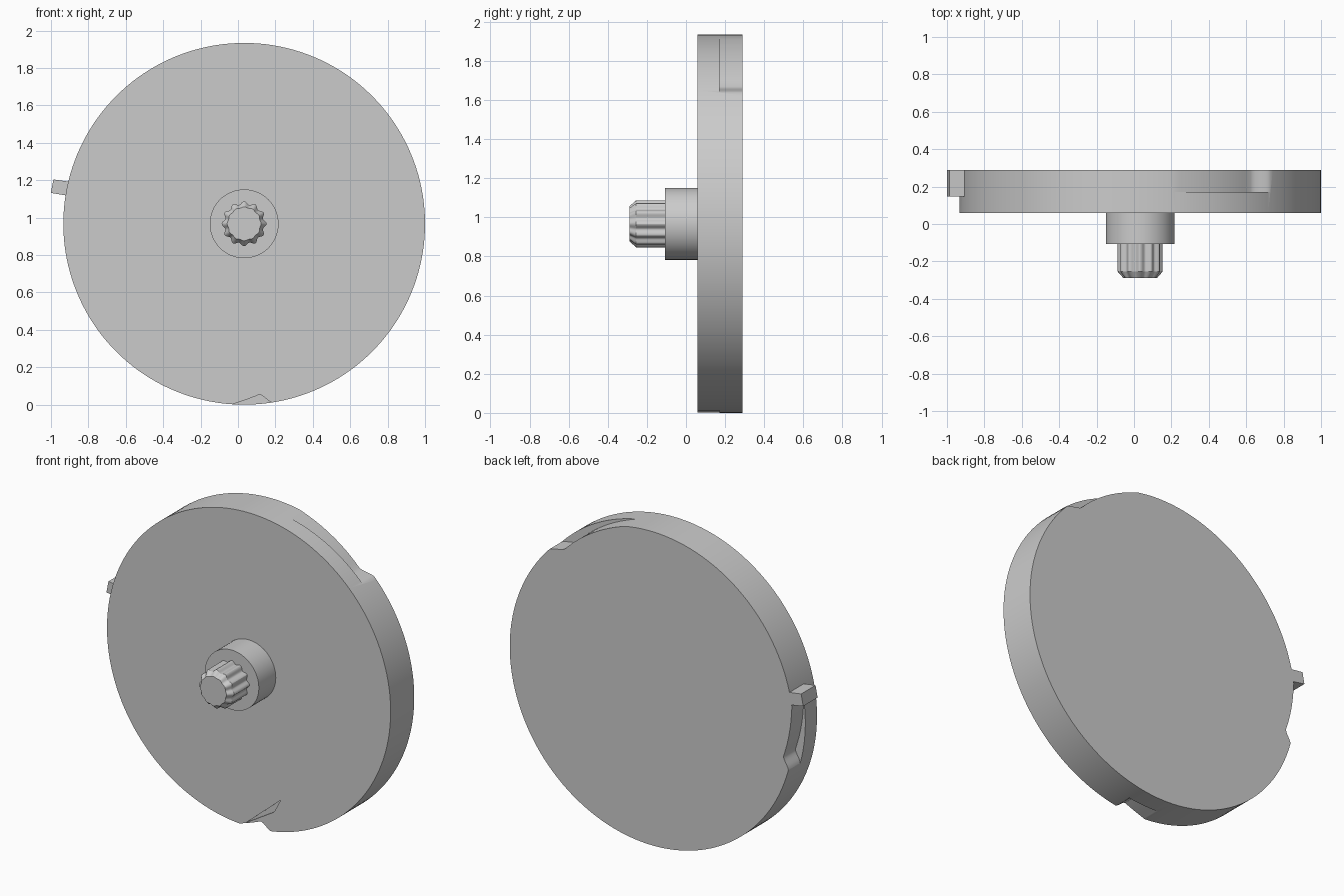
import bpy, bmesh
from math import sin, cos, radians, pi

if "Cube" in bpy.data.objects:
    bpy.data.objects.remove(bpy.data.objects["Cube"])

CX, CZ, R = 0.033, 0.967, 0.967
FRONT, BACK = 0.058, 0.288


def polar(r, deg):
    return (CX + r * cos(radians(deg)), CZ + r * sin(radians(deg)))


def loft(name, sections, smooth=True):
    """Skin xz profiles placed at successive y values, capped at both ends."""
    bm = bmesh.new()
    rings = [[bm.verts.new((x, y, z)) for x, z in pts] for y, pts in sections]
    n = len(rings[0])
    for a, b in zip(rings, rings[1:]):
        for i in range(n):
            j = (i + 1) % n
            bm.faces.new((a[i], a[j], b[j], b[i]))
    bm.faces.new(rings[0][::-1])
    bm.faces.new(rings[-1])
    bmesh.ops.recalc_face_normals(bm, faces=bm.faces)
    me = bpy.data.meshes.new(name)
    bm.to_mesh(me)
    bm.free()
    ob = bpy.data.objects.new(name, me)
    bpy.context.collection.objects.link(ob)
    if smooth:
        shade(ob)
    return ob


def select(ob):
    bpy.ops.object.select_all(action='DESELECT')
    ob.select_set(True)
    bpy.context.view_layer.objects.active = ob


def shade(ob):
    select(ob)
    bpy.ops.object.shade_smooth_by_angle(angle=radians(25))


def circle(r, n):
    return [polar(r, 360 * i / n) for i in range(n)]


def cut(ob, cutter):
    cutter.hide_render = True
    m = ob.modifiers.new("cut", 'BOOLEAN')
    m.operation, m.solver, m.object = 'DIFFERENCE', 'EXACT', cutter
    select(ob)
    bpy.ops.object.modifier_apply(modifier=m.name)
    bpy.data.objects.remove(cutter)


def notch(start, deep, end, depth, y0, y1):
    """Ramp cutter: sinks from the rim at start to depth at deep, then steps out."""
    pts = []
    for i in range(13):
        t = i / 12
        pts.append(polar(R + 0.002 - (depth + 0.002) * t ** 0.9, start + (deep - start) * t))
    for i in range(1, 9):
        t = i / 8
        s = t * t * (3 - 2 * t)
        pts.append(polar(R - depth + (depth + 0.003) * s, deep + (end - deep) * t))
    pts += [polar(R + 0.2, end), polar(R + 0.2, start)]
    return loft("notch_cutter", [(y0, pts), (y1, pts)], False)


# Wheel disc
disc = loft("disc", [(FRONT, circle(R, 160)), (BACK, circle(R, 160))], False)

# Ramped rim notches: two from the back, one from the front
cut(disc, notch(80, 50, 43, 0.05, 0.172, 0.4))
cut(disc, notch(171, 191, 196, 0.05, 0.172, 0.4))
cut(disc, notch(266, 275, 279.5, 0.05, -0.1, 0.172))

# Shallow triangular score beside the front notch
score = [(0.015, 0.02), (0.25, 0.22), (0.205, 0.135)]
cut(disc, loft("score_cutter", [(0.0, score), (FRONT + 0.008, score)], False))
shade(disc)

# Catch tab on the rim
tab = [polar(r, a) for r, a in ((0.9, 166.1), (1.047, 166.9), (1.047, 170.9), (0.9, 171.0))]
loft("catch_tab", [(0.148, tab), (BACK, tab)], False)

# Hub collar
loft("hub", [(-0.107, circle(0.184, 64)), (FRONT + 0.004, circle(0.184, 64))])


# Splined shaft with chamfered tip
def spline(scale, amp):
    n, teeth = 144, 12
    return [polar(scale * (0.112 + amp * cos(teeth * 2 * pi * i / n)), 360 * i / n)
            for i in range(n)]


loft("splined_shaft", [(-0.288, spline(0.79, 0.003)), (-0.255, spline(1, 0.008)),
                       (-0.10, spline(1, 0.008))])
